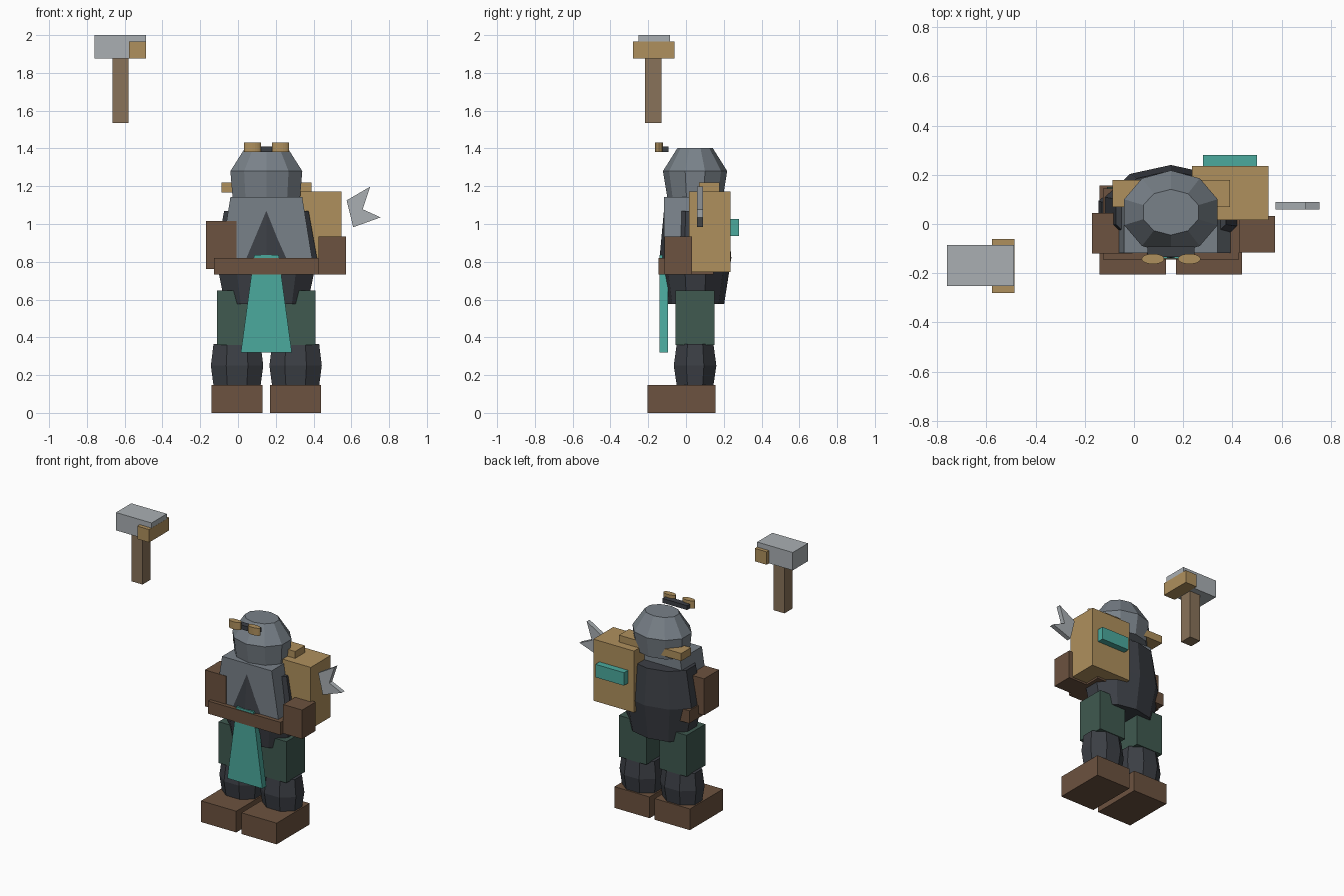
import bpy, bmesh, math

if "Cube" in bpy.data.objects:
    bpy.data.objects.remove(bpy.data.objects["Cube"])

CX = 0.15  # the body's own centre line


def mat(name, r, g, b):
    m = bpy.data.materials.new(name)
    m.diffuse_color = (r, g, b, 1)
    m.use_nodes = True
    m.node_tree.nodes["Principled BSDF"].inputs["Base Color"].default_value = m.diffuse_color
    return m


DARK = mat("dark_cloth", 0.045, 0.05, 0.06)
GREY = mat("slate", 0.19, 0.22, 0.25)
STEEL = mat("steel", 0.4, 0.43, 0.45)
BROWN = mat("leather", 0.15, 0.085, 0.05)
WOOD = mat("wood", 0.25, 0.17, 0.1)
TAN = mat("brass", 0.43, 0.28, 0.11)
GREEN = mat("green_cloth", 0.05, 0.1, 0.08)
TEAL = mat("teal", 0.07, 0.4, 0.34)


def finish(bm, name, m):
    bmesh.ops.recalc_face_normals(bm, faces=bm.faces)
    me = bpy.data.meshes.new(name)
    bm.to_mesh(me)
    bm.free()
    me.materials.append(m)
    ob = bpy.data.objects.new(name, me)
    bpy.context.collection.objects.link(ob)
    return ob


def loft(name, rings, m):
    """Bridge rings of equal point count and cap both ends."""
    bm = bmesh.new()
    loops = [[bm.verts.new(p) for p in ring] for ring in rings]
    n = len(loops[0])
    for a, b in zip(loops, loops[1:]):
        for i in range(n):
            j = (i + 1) % n
            bm.faces.new((a[i], a[j], b[j], b[i]))
    bm.faces.new(loops[0])
    bm.faces.new(loops[-1])
    return finish(bm, name, m)


def rect(x0, x1, y0, y1, z):
    return [(x0, y0, z), (x1, y0, z), (x1, y1, z), (x0, y1, z)]


def box(name, x, y, z, m):
    return loft(name, [rect(*x, *y, z[0]), rect(*x, *y, z[1])], m)


def ring(cx, cy, rx, ry, z, n, turn):
    return [(cx + rx * math.cos(turn + math.tau * i / n),
             cy + ry * math.sin(turn + math.tau * i / n), z) for i in range(n)]


def turned(name, cx, cy, levels, n, turn, m):
    """Stack of elliptical rings, levels = (z, rx, ry)."""
    return loft(name, [ring(cx, cy, rx, ry, z, n, turn) for z, rx, ry in levels], m)


# Legs
for side, s in (("left", -1), ("right", 1)):
    lx = CX + s * 0.155
    box(side + "_boot", (lx - 0.135, lx + 0.135), (-0.205, 0.157), (0, 0.147), BROWN)
    turned(side + "_shin", lx, 0.048,
           [(0.145, 0.135, 0.105), (0.25, 0.15, 0.122), (0.365, 0.135, 0.105)],
           8, math.pi / 8, DARK)
    box(side + "_thigh", (lx - 0.105, lx + 0.105), (-0.055, 0.15), (0.36, 0.647), GREEN)

# Torso, its front ridge breaks through the chest plate
turned("torso", CX, 0.05,
       [(0.577, 0.23, 0.152), (0.82, 0.282, 0.19), (1.07, 0.235, 0.167)],
       10, math.pi / 2, DARK)
loft("chest_plate", [rect(CX - 0.25, CX + 0.25, -0.117, 0.13, 0.77),
                     rect(CX - 0.19, CX + 0.19, -0.117, 0.12, 1.143)], GREY)
box("belt", (-0.127, 0.427), (-0.145, 0.145), (0.732, 0.82), BROWN)
loft("front_cloth", [rect(0.015, 0.285, -0.14, -0.096, 0.32),
                     rect(0.085, 0.215, -0.14, -0.096, 0.835)], TEAL)

# Forearm guards
box("left_arm_guard", (-0.17, -0.007), (-0.12, 0.045), (0.762, 1.015), BROWN)
box("right_arm_guard", (0.427, 0.573), (-0.115, 0.033), (0.732, 0.933), BROWN)

# Head
turned("head", CX, 0.048,
       [(1.14, 0.188, 0.147), (1.28, 0.2, 0.17), (1.403, 0.118, 0.093)],
       10, math.pi / 2, GREY)

# Goggles
box("goggle_bar", (0.055, 0.245), (-0.135, -0.092), (1.38, 1.41), DARK)
for i, gx in enumerate((0.077, 0.225)):
    turned(f"goggle_lens_{i + 1}", gx, -0.142,
           [(1.38, 0.046, 0.021), (1.432, 0.046, 0.021)], 20, 0, TAN)

# Backpack
box("backpack", (0.235, 0.547), (0.016, 0.235), (0.745, 1.172), TAN)
box("backpack_panel", (0.28, 0.5), (0.23, 0.28), (0.937, 1.027), TEAL)
box("shoulder_bar", (-0.088, 0.39), (0.07, 0.178), (1.167, 1.22), TAN)

# Forked claw beside the pack
claw = [(0.575, 1.125), (0.7, 1.198), (0.66, 1.078), (0.755, 1.035), (0.61, 0.983)]
loft("claw", [[(x, y, z) for x, z in claw] for y in (0.058, 0.09)], STEEL)

# Hammer
box("hammer_handle", (-0.665, -0.58), (-0.218, -0.13), (1.535, 1.88), WOOD)
box("hammer_head", (-0.76, -0.487), (-0.252, -0.085), (1.876, 2.0), STEEL)
box("hammer_band", (-0.577, -0.4865), (-0.28, -0.06), (1.8755, 1.965), TAN)
